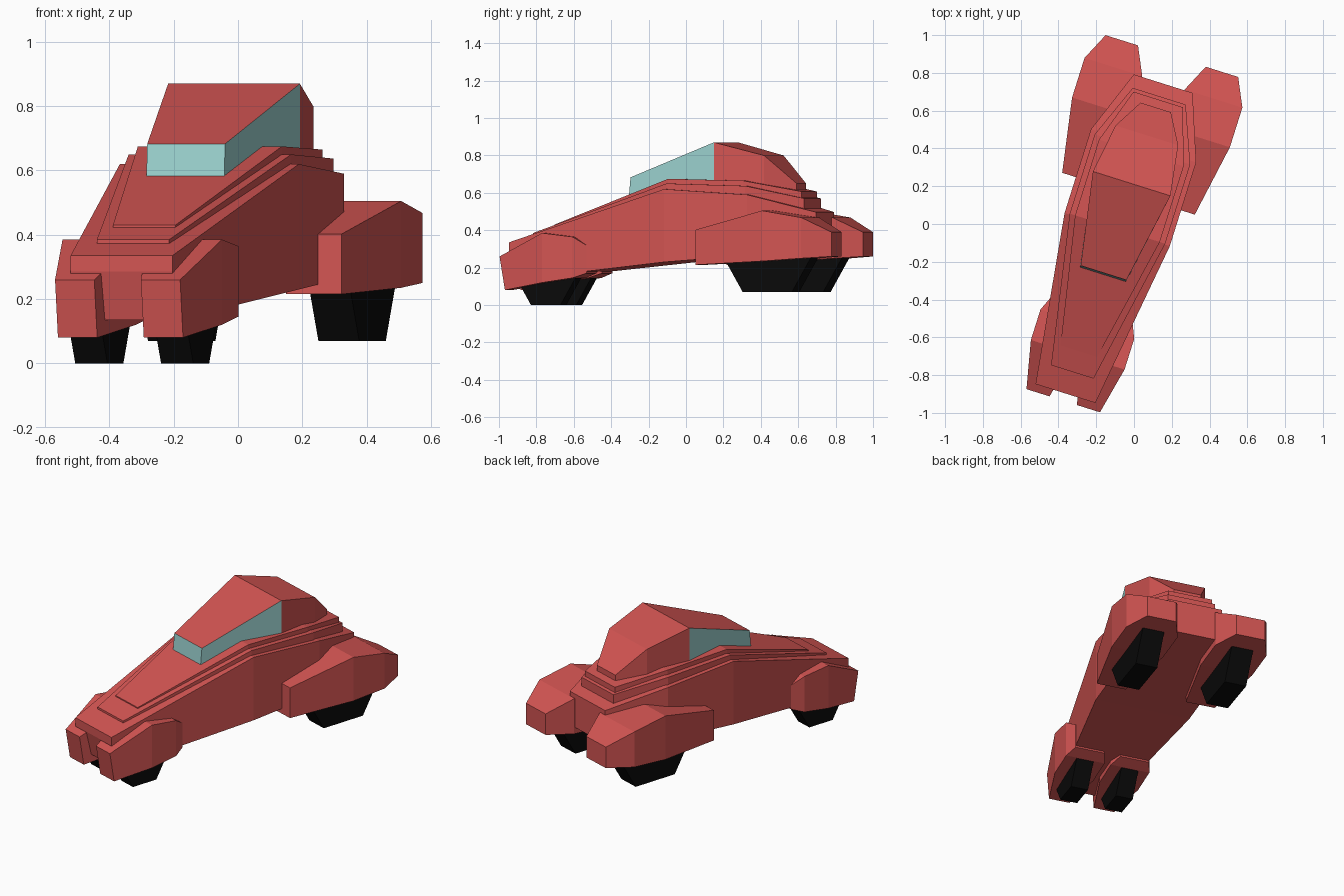
import bpy, bmesh, math
from mathutils import Matrix

if "Cube" in bpy.data.objects:
    bpy.data.objects.remove(bpy.data.objects["Cube"])

# The whole car is turned slightly about z
PLACE = Matrix.Translation((-0.0725, 0.023, 0)) @ Matrix.Rotation(math.radians(-17.5), 4, 'Z')


def material(name, rgb):
    m = bpy.data.materials.new(name)
    m.diffuse_color = (*rgb, 1)
    m.use_nodes = True
    m.node_tree.nodes["Principled BSDF"].inputs["Base Color"].default_value = m.diffuse_color
    return m


RED = material("red paint", (0.65, 0.09, 0.085))
GLASS = material("pale glass", (0.34, 0.66, 0.64))
BLACK = material("black rubber", (0.003, 0.003, 0.003))


def loft(name, stations, mats, centre=0.0, glazed=False):
    """Box sections along the car: (y, bottom z, top z, half width[, bottom y])."""
    bm = bmesh.new()
    rings = []
    for s in stations:
        y, zb, zt, hw = s[:4]
        yb = s[4] if len(s) > 4 else y
        rings.append([bm.verts.new(p) for p in (
            (centre - hw, yb, zb), (centre + hw, yb, zb),
            (centre + hw, y, zt), (centre - hw, y, zt))])
    front = bm.faces.new(rings[0])
    bm.faces.new(rings[-1][::-1])
    glass = [front]
    for n, (a, b) in enumerate(zip(rings, rings[1:])):
        for i in range(4):
            j = (i + 1) % 4
            f = bm.faces.new((a[i], b[i], b[j], a[j]))
            if n == 0 and i in (1, 3):
                glass.append(f)
    if glazed:
        for f in glass:
            f.material_index = 1
    bmesh.ops.recalc_face_normals(bm, faces=bm.faces[:])
    me = bpy.data.meshes.new(name)
    bm.to_mesh(me)
    bm.free()
    for m in mats:
        me.materials.append(m)
    ob = bpy.data.objects.new(name, me)
    ob.matrix_world = PLACE
    bpy.context.collection.objects.link(ob)
    return ob


# Main body and two stepped deck layers
loft("body", [(-0.965, 0.285, 0.335, 0.166), (-0.93, 0.135, 0.346, 0.171),
              (-0.055, 0.23, 0.62, 0.292), (0.41, 0.265, 0.59, 0.292),
              (0.755, 0.29, 0.497, 0.163)], [RED])
loft("lower_deck", [(-0.845, 0.35, 0.385, 0.118), (-0.05, 0.59, 0.65, 0.265),
                    (0.39, 0.57, 0.637, 0.265), (0.685, 0.49, 0.57, 0.147)], [RED])
loft("upper_deck", [(-0.73, 0.40, 0.43, 0.102), (-0.05, 0.63, 0.675, 0.235),
                    (0.37, 0.62, 0.665, 0.235), (0.667, 0.55, 0.607, 0.137)], [RED])

# Cabin with windscreen and side windows
loft("cabin", [(-0.295, 0.57, 0.683, 0.127, -0.305), (0.2, 0.66, 0.87, 0.215),
               (0.468, 0.63, 0.80, 0.174), (0.623, 0.59, 0.65, 0.084)],
     [RED, GLASS], glazed=True)

FRONT_FENDER = [(-1.005, 0.08, 0.26, 0.064, -0.975), (-0.75, 0.12, 0.385, 0.12),
                (-0.58, 0.145, 0.365, 0.12), (-0.51, 0.17, 0.32, 0.09)]
REAR_FENDER = [(0.144, 0.215, 0.402, 0.09), (0.54, 0.235, 0.505, 0.16),
               (0.76, 0.25, 0.468, 0.16), (0.908, 0.26, 0.39, 0.09)]


def wheel(name, y, floor, r, width, centre):
    # Lower half of a six-sided wheel, the rest is hidden in the fender
    mid = floor + r * math.sin(math.pi / 3)
    loft(name, [(y + d * r, floor if abs(d) < 1 else mid, mid + 0.01, width / 2)
                for d in (-1, -0.5, 0.5, 1)], [BLACK], centre)


# Fenders and wheels on both sides
for side, s in (("left", -1), ("right", 1)):
    loft(f"front_fender_{side}", FRONT_FENDER, [RED], s * 0.14)
    loft(f"rear_fender_{side}", REAR_FENDER, [RED], s * 0.278)
    wheel(f"front_wheel_{side}", -0.75, 0.0, 0.165, 0.105, s * 0.14)
    wheel(f"rear_wheel_{side}", 0.54, 0.07, 0.276, 0.133, s * 0.278)
